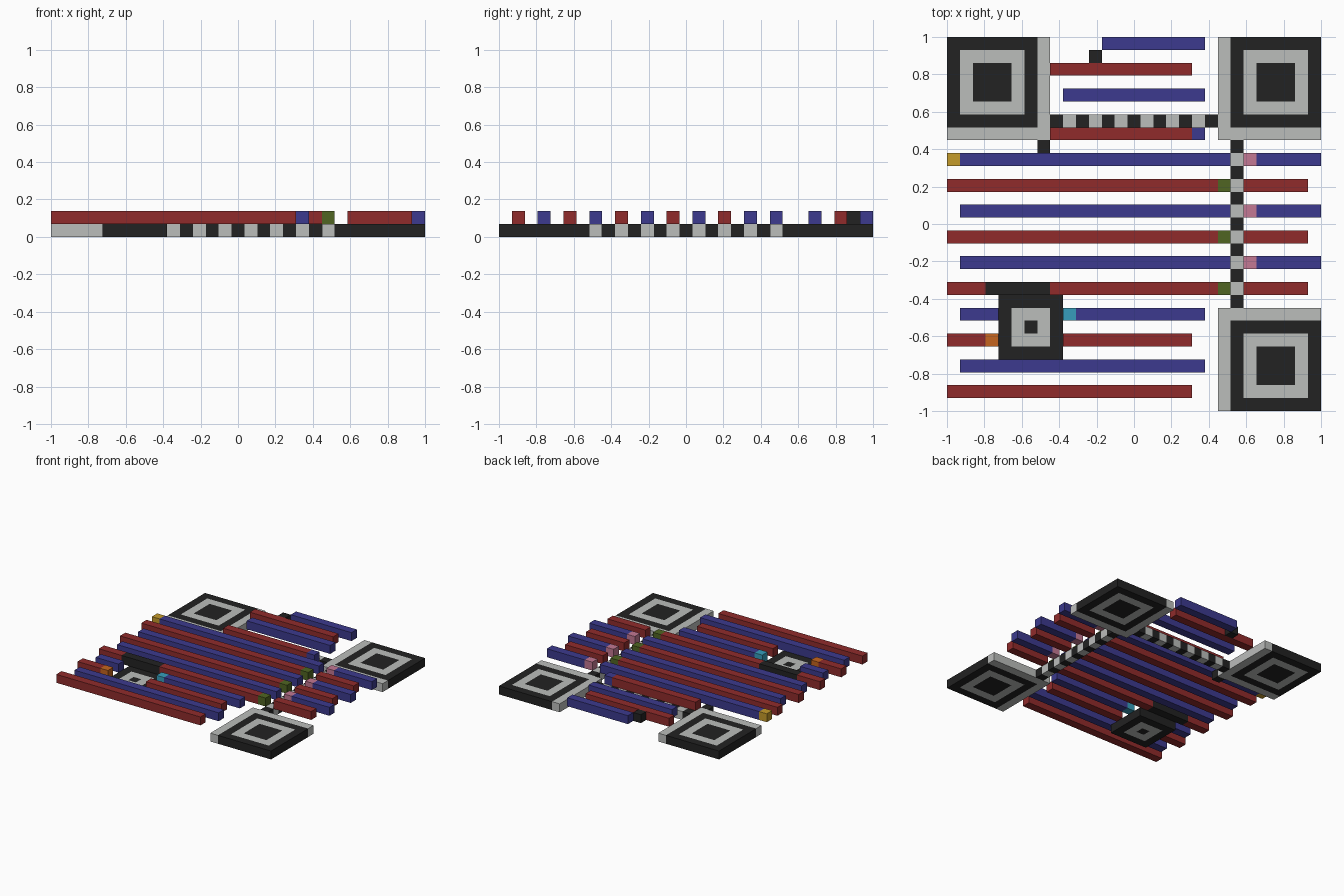
import bpy, bmesh

if "Cube" in bpy.data.objects:
    bpy.data.objects.remove(bpy.data.objects["Cube"], do_unlink=True)

N = 29          # grid cells per side
M = 2 / N       # size of one cell


def material(name, *rgb):
    lin = [((c / 255 + 0.055) / 1.055) ** 2.4 for c in rgb] + [1]
    mat = bpy.data.materials.new(name)
    mat.use_nodes = True
    mat.diffuse_color = lin
    mat.node_tree.nodes["Principled BSDF"].inputs["Base Color"].default_value = lin
    return mat


BLACK = material("black", 34, 34, 34)
LIGHT = material("light grey", 187, 189, 187)
RED = material("red", 144, 43, 43)
BLUE = material("blue", 60, 58, 142)
YELLOW = material("yellow", 197, 155, 42)
GREEN = material("green", 80, 101, 34)
PINK = material("pink", 195, 120, 147)
CYAN = material("cyan", 55, 158, 187)
ORANGE = material("orange", 197, 101, 30)


def finish(bm, name, *mats):
    bmesh.ops.recalc_face_normals(bm, faces=bm.faces)
    mesh = bpy.data.meshes.new(name)
    bm.to_mesh(mesh)
    bm.free()
    for mat in mats:
        mesh.materials.append(mat)
    obj = bpy.data.objects.new(name, mesh)
    bpy.context.collection.objects.link(obj)
    return obj


def prism(cells, layer):
    """Extrude an outline of (column, row) corners by one cell."""
    bm = bmesh.new()
    face = bm.faces.new([bm.verts.new((c * M - 1, 1 - r * M, layer * M)) for c, r in cells])
    top = bmesh.ops.extrude_face_region(bm, geom=[face])["geom"]
    verts = [v for v in top if isinstance(v, bmesh.types.BMVert)]
    bmesh.ops.translate(bm, verts=verts, vec=(0, 0, M))
    return bm


def box(c0, r0, c1, r1, layer):
    return prism([(c0, r0), (c1, r0), (c1, r1), (c0, r1)], layer)


def bar(name, row, c0, c1, mat, layer=1):
    return finish(box(c0, row, c1, row + 1, layer), name, mat)


def target(name, col, row, size):
    """Square slab with a light ring and dark centre on top and underside."""
    bm = box(col, row, col + size, row + size, 0)
    bmesh.ops.recalc_face_normals(bm, faces=bm.faces)
    for face in [f for f in bm.faces if abs(f.normal.z) > 0.9]:
        for index in (1, 0):
            bmesh.ops.inset_region(bm, faces=[face], thickness=M, use_even_offset=True)
            face.material_index = index
    # ring faces: light only between one and two cells from the edge
    half = size * M / 2
    cx, cy = (col + size / 2) * M - 1, 1 - (row + size / 2) * M
    for f in bm.faces:
        reach = max(max(abs(v.co.x - cx), abs(v.co.y - cy)) for v in f.verts)
        f.material_index = int(abs(reach - (half - M)) < M / 4)
    finish(bm, name, BLACK, LIGHT)


# Corner targets, each with a light L-shaped border on its inner sides
target("finder_back_right", 0, 0, 7)
target("finder_back_left", 22, 0, 7)
target("finder_front_left", 22, 22, 7)
target("alignment_target", 4, 20, 5)


def border(name, flip_x, flip_y):
    outline = [(7, 0), (8, 0), (8, 8), (0, 8), (0, 7), (7, 7)]
    cells = [(N - c if flip_x else c, N - r if flip_y else r) for c, r in outline]
    finish(prism(cells, 0), name, LIGHT)


border("border_back_right", False, False)
border("border_back_left", True, False)
border("border_front_left", True, True)

# Alternating timing strips on the lower layer
for i in range(8, 21):
    mat = LIGHT if i % 2 else BLACK
    bar(f"timing_row_{i}", 6, i, i + 1, mat, 0)
    bar(f"timing_column_{i}", i, 22, 23, mat, 0)
bar("single_dark_block", 8, 7, 8, BLACK, 0)

# Short bars between the back targets
bar("back_blue_bar", 0, 12, 20, BLUE)
bar("back_dark_block", 1, 11, 12, BLACK)
bar("back_red_bar", 2, 8, 19, RED)
bar("back_blue_bar_inner", 4, 9, 20, BLUE)
bar("back_red_bar_inner", 7, 8, 19, RED)
bar("back_blue_block", 7, 19, 20, BLUE)

# Long rows, blue and red in turn, broken at the timing column
bar("yellow_start_block", 9, 0, 1, YELLOW)
for row in (9, 13, 17):
    bar(f"blue_row_{row}", row, 1, 22, BLUE)
    bar(f"pink_block_{row}", row, 23, 24, PINK)
    bar(f"blue_row_end_{row}", row, 24, 29, BLUE)
for row in (11, 15, 19):
    if row == 19:
        bar("red_row_start", row, 0, 3, RED)
        bar("dark_row_segment", row, 3, 8, BLACK)
    bar(f"red_row_{row}", row, 8 if row == 19 else 0, 21, RED)
    bar(f"green_block_{row}", row, 21, 22, GREEN)
    bar(f"red_row_end_{row}", row, 23, 28, RED)

# Front rows, two of them interrupted by the alignment target
bar("front_blue_start", 21, 1, 4, BLUE)
bar("cyan_block", 21, 9, 10, CYAN)
bar("front_blue_rest", 21, 10, 20, BLUE)
bar("front_red_start", 23, 0, 3, RED)
bar("orange_block", 23, 3, 4, ORANGE)
bar("front_red_rest", 23, 9, 19, RED)
bar("front_blue_bar", 25, 1, 20, BLUE)
bar("front_red_bar", 27, 0, 19, RED)
